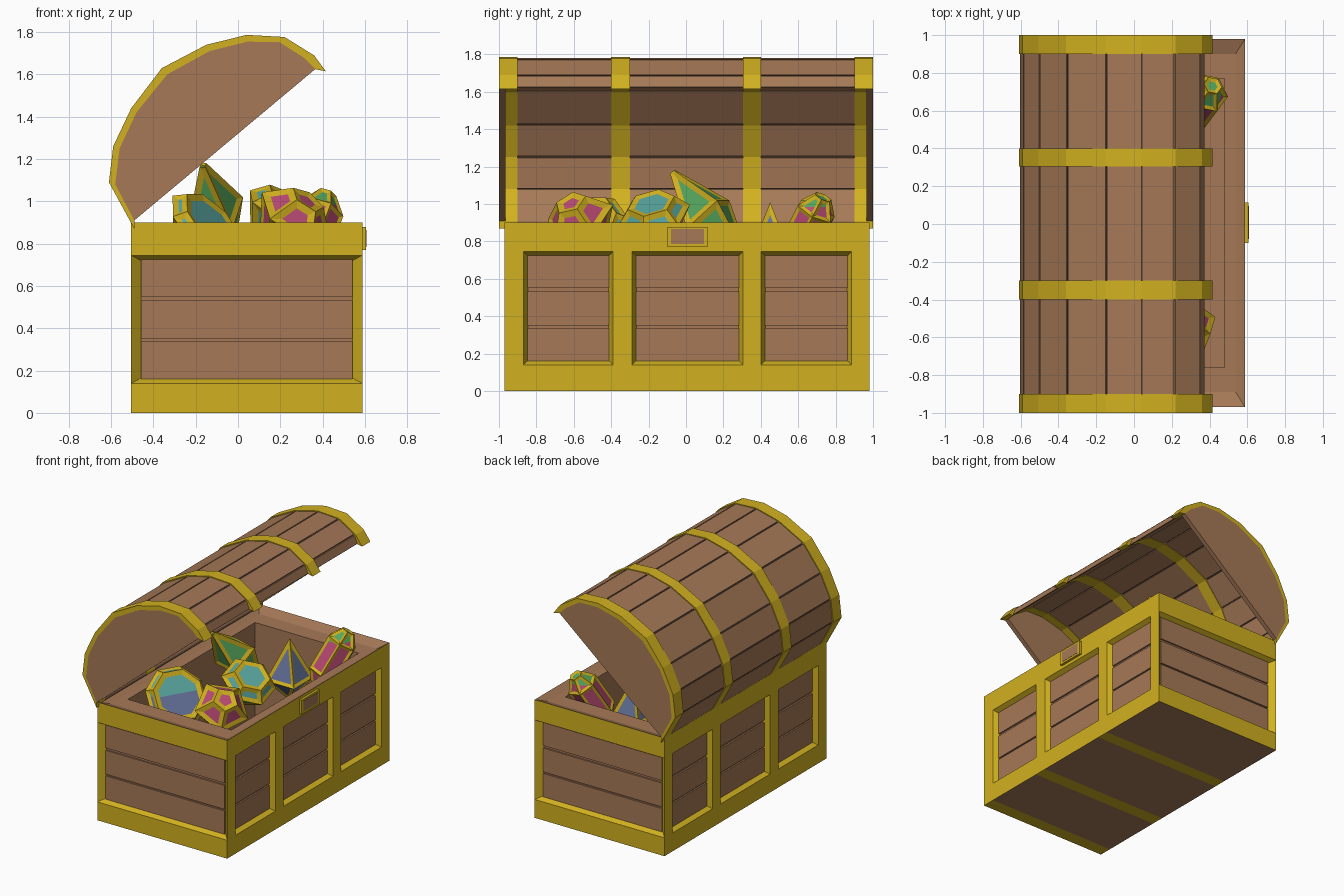
import bpy, bmesh, math
from mathutils import Vector

if "Cube" in bpy.data.objects:
    bpy.data.objects.remove(bpy.data.objects["Cube"])


def material(name, rgb):
    m = bpy.data.materials.new(name)
    m.diffuse_color = (*rgb, 1)
    m.use_nodes = True
    m.node_tree.nodes["Principled BSDF"].inputs["Base Color"].default_value = m.diffuse_color
    return m


GOLD = material("gold", (0.64, 0.44, 0.014))
WOOD = material("wood", (0.38, 0.19, 0.095))
DARK = material("dark_wood", (0.06, 0.035, 0.022))
TEAL = material("teal_gem", (0.10, 0.39, 0.36))
GREEN = material("green_gem", (0.09, 0.38, 0.11))
PINK = material("pink_gem", (0.50, 0.07, 0.18))
BLUE = material("blue_gem", (0.13, 0.17, 0.33))


def finish(name, bm, mats, fix=True):
    if fix:
        bmesh.ops.recalc_face_normals(bm, faces=bm.faces)
    me = bpy.data.meshes.new(name)
    bm.to_mesh(me)
    bm.free()
    for m in mats:
        me.materials.append(m)
    ob = bpy.data.objects.new(name, me)
    bpy.context.collection.objects.link(ob)
    return ob


def box(name, lo, hi, mat):
    bm = bmesh.new()
    bmesh.ops.create_cube(bm, size=1)
    for v in bm.verts:
        v.co = [(a + b) / 2 + c * (b - a) for a, b, c in zip(lo, hi, v.co)]
    return finish(name, bm, [mat])


def prism(name, pts, y0, y1, mat):
    """Extrude an x-z outline along y."""
    bm = bmesh.new()
    f = bm.faces.new([bm.verts.new((x, y0, z)) for x, z in pts])
    ext = bmesh.ops.extrude_face_region(bm, geom=[f])
    for v in ext["geom"]:
        if isinstance(v, bmesh.types.BMVert):
            v.co.y = y1
    return finish(name, bm, [mat])


# Chest body: a box cut into bands and columns, with sunken panels
X0, X1, Y0, Y1, H = -0.505, 0.588, -0.97, 0.98, 0.90
Z0, Z1 = 0.14, 0.745
CUTS = [-0.87, -0.39, -0.29, 0.305, 0.40, 0.885]
PANELS = [(CUTS[0], CUTS[1]), (CUTS[2], CUTS[3]), (CUTS[4], CUTS[5])]
DEPTH = 0.045

bm = bmesh.new()
bmesh.ops.create_cube(bm, size=1)
for v in bm.verts:
    v.co = ((X0 + X1) / 2 + v.co.x * (X1 - X0), (Y0 + Y1) / 2 + v.co.y * (Y1 - Y0), (v.co.z + 0.5) * H)
for co, no in [((0, c, 0), (0, 1, 0)) for c in CUTS] + [((0, 0, z), (0, 0, 1)) for z in (Z0, Z1)]:
    bmesh.ops.bisect_plane(bm, geom=bm.verts[:] + bm.edges[:] + bm.faces[:], plane_co=co, plane_no=no)
bmesh.ops.delete(bm, geom=[f for f in bm.faces if f.normal.z > 0.9], context="FACES_ONLY")


def in_panel(c):
    return any(a < c.y < b for a, b in PANELS)


sides, ends = [], []
for f in bm.faces:
    c = f.calc_center_median()
    if f.normal.z < -0.9:
        f.material_index = 1 if in_panel(c) or c.y > 0.9 else 0
    elif Z0 < c.z < Z1:
        if abs(f.normal.y) > 0.9:
            ends.append(f)
        elif in_panel(c):
            sides.append(f)
for faces in (sides, ends):
    bmesh.ops.inset_individual(bm, faces=faces, thickness=0.025, depth=-DEPTH, use_even_offset=True)
    for f in faces:
        f.material_index = 1
for f in ends:
    for v in f.verts:
        v.co.x = X0 + 0.047 if v.co.x < 0 else X1 - 0.047
finish("chest_frame", bm, [GOLD, WOOD], fix=False)

# Planks laid in the sunken panels
ROWS = [(0.16, 0.338), (0.35, 0.532), (0.55, 0.725)]
T = 0.012
for za, zb in ROWS:
    for ya, yb in PANELS:
        for x, s in ((X1 - DEPTH, 1), (X0 + DEPTH, -1)):
            box("side_plank", (min(x, x + s * T), ya + 0.022, za), (max(x, x + s * T), yb - 0.022, zb), WOOD)
    for y, s in ((Y0 + DEPTH, -1), (Y1 - DEPTH, 1)):
        box("end_plank", (X0 + 0.046, min(y, y + s * T), za), (X1 - 0.046, max(y, y + s * T), zb), WOOD)

# Wooden lining: sloped lip, broad rim and a deep well
bm = bmesh.new()
rings = []
for dx, dy, z in ((0, 0, 0.9), (0.05, 0.08, 0.87), (0.11, 0.21, 0.87), (0.11, 0.21, 0.08)):
    rings.append([bm.verts.new(p) for p in ((X0 + dx, Y0 + dy, z), (X1 - dx, Y0 + dy, z),
                                            (X1 - dx, Y1 - dy, z), (X0 + dx, Y1 - dy, z))])
for a, b in zip(rings, rings[1:]):
    for i in range(4):
        j = (i + 1) % 4
        bm.faces.new((a[i], a[j], b[j], b[i]))
bm.faces.new(rings[-1])
finish("chest_lining", bm, [WOOD], fix=False)

# Latch
box("latch", (0.58, -0.10, 0.77), (0.606, 0.115, 0.878), GOLD)
box("latch_plate", (0.60, -0.08, 0.785), (0.608, 0.095, 0.865), WOOD)

# Lid outlines: outer and inner edges of the straps
OUT = [(-0.49, 0.87), (-0.61, 1.09), (-0.59, 1.26), (-0.505, 1.44), (-0.36, 1.63),
       (-0.15, 1.74), (0.04, 1.787), (0.22, 1.777), (0.36, 1.69), (0.415, 1.615)]
INN = [(-0.49, 0.91), (-0.58, 1.08), (-0.56, 1.25), (-0.48, 1.42), (-0.335, 1.60),
       (-0.135, 1.71), (0.045, 1.755), (0.195, 1.753), (0.31, 1.68), (0.365, 1.625)]


def layer(t, tip=None):
    pts = [Vector(a).lerp(Vector(b), t) for a, b in zip(OUT, INN)]
    if tip is not None:
        pts[-1] = Vector(OUT[-1]).lerp(Vector(INN[-1]), tip)
    return pts


def band(name, a, b, y0, y1, mat):
    prism(name, a + b[::-1], y0, y1, mat)


for ya, yb in ((-1, -0.9), (-0.4, -0.3), (0.305, 0.4), (0.9, 1)):
    band("lid_strap", layer(0), layer(1), ya, yb, GOLD)
for ya, yb in ((-1, -0.965), (0.965, 1)):
    prism("lid_end", INN, ya, yb, WOOD)
band("lid_core", layer(0.45, 0.84), layer(0.6, 0.9), -0.96, 0.96, DARK)

# One plank per facet of the lid, with narrow gaps
top, low = layer(0.2, 0.78), layer(0.85, 0.96)
for i in range(len(top) - 1):
    g = 0.005 / (top[i + 1] - top[i]).length
    prism("lid_plank", [top[i].lerp(top[i + 1], g), top[i].lerp(top[i + 1], 1 - g),
                        low[i].lerp(low[i + 1], 1 - g), low[i].lerp(low[i + 1], g)], -0.962, 0.962, WOOD)


def gem(name, loc, axis, n, rings, upper, lower, split, rim=0.03):
    """Faceted stone with gold-edged facets, coloured above and below a height."""
    bm = bmesh.new()
    rot = Vector(axis).to_track_quat("Z", "Y")
    for r, z in rings:
        for k in range(n if r else 1):
            a = 2 * math.pi * (k + 0.5) / n
            bm.verts.new(rot @ Vector((r * math.cos(a), r * math.sin(a), z)) + Vector(loc))
    bmesh.ops.convex_hull(bm, input=bm.verts[:])
    bmesh.ops.dissolve_limit(bm, angle_limit=0.02, verts=bm.verts[:], edges=bm.edges[:])
    bmesh.ops.recalc_face_normals(bm, faces=bm.faces)
    for f in bm.faces[:]:
        f.material_index = 1
        t = min(rim, 1.1 * f.calc_area() / f.calc_perimeter())
        border = bmesh.ops.inset_individual(bm, faces=[f], thickness=t, depth=-0.008, use_even_offset=True)
        for b in border["faces"]:
            b.material_index = 0
    bmesh.ops.bisect_plane(bm, geom=bm.verts[:] + bm.edges[:] + bm.faces[:],
                           plane_co=(0, 0, split), plane_no=(0, 0, 1))
    for f in bm.faces:
        if f.material_index and f.calc_center_median().z < split:
            f.material_index = 2
    finish(name, bm, [GOLD, upper, lower], fix=False)


# Treasure
gem("round_gem", (-0.14, -0.53, 0.87), (0.68, -0.4, 0.6), 8, [(0.19, 0.04), (0.23, -0.02), (0.08, -0.16)],
    TEAL, BLUE, 0.90, 0.035)
gem("tall_gem", (-0.12, 0.08, 0.99), (-0.15, -0.5, 0.6), 4, [(0.02, 0.24), (0.16, -0.06), (0.04, -0.35)],
    GREEN, GREEN, 0.5, 0.03)
gem("pink_gem", (0.26, -0.57, 0.91), (0.5, -0.35, 0.7), 5, [(0.09, 0.13), (0.2, 0.01), (0.04, -0.24)],
    PINK, PINK, 0.5, 0.034)
gem("wide_gem", (0.21, -0.17, 0.94), (0.5, -0.2, 0.8), 6, [(0.13, 0.08), (0.2, 0), (0.06, -0.2)],
    TEAL, TEAL, 0.5, 0.03)
gem("pyramid_gem", (0.12, 0.45, 0.84), (0, 0, 1), 4, [(0, 0.17), (0.17, -0.14), (0, -0.3)], BLUE, BLUE, 0.4, 0.024)
gem("crystal_gem", (0.37, 0.67, 0.91), (0.3, 0.4, 0.8), 6,
    [(0.05, 0.15), (0.115, 0.06), (0.115, -0.2), (0.04, -0.3)], GREEN, PINK, 0.985, 0.019)
